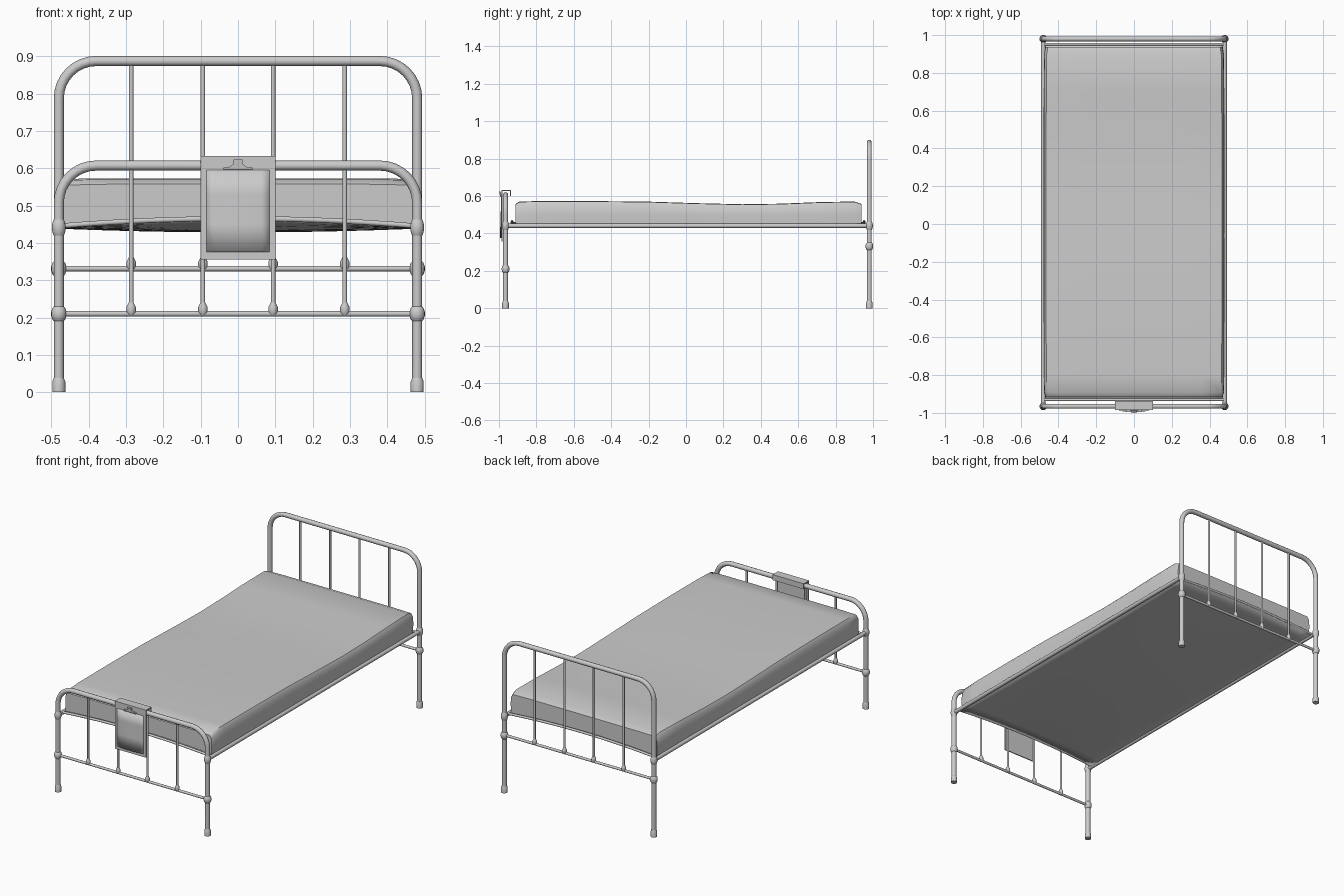
import bpy, bmesh, math

if "Cube" in bpy.data.objects:
    bpy.data.objects.remove(bpy.data.objects["Cube"])

HEAD_Y, FOOT_Y, POST_X = 0.98, -0.965, 0.48
SPINDLES = (-0.286, -0.094, 0.094, 0.286)


def smooth(ob, angle=40):
    bpy.ops.object.select_all(action='DESELECT')
    ob.select_set(True)
    bpy.context.view_layer.objects.active = ob
    bpy.ops.object.shade_smooth_by_angle(angle=math.radians(angle))


def mesh_object(name, verts, faces, angle=40):
    me = bpy.data.meshes.new(name)
    me.from_pydata(verts, [], faces)
    bm = bmesh.new()
    bm.from_mesh(me)
    bmesh.ops.recalc_face_normals(bm, faces=bm.faces)
    bm.to_mesh(me)
    bm.free()
    ob = bpy.data.objects.new(name, me)
    bpy.context.collection.objects.link(ob)
    smooth(ob, angle)
    return ob


def tube(name, pts, r, res=3):
    cu = bpy.data.curves.new(name, 'CURVE')
    cu.dimensions = '3D'
    cu.bevel_depth, cu.bevel_resolution, cu.use_fill_caps = r, res, True
    sp = cu.splines.new('POLY')
    sp.points.add(len(pts) - 1)
    for p, co in zip(sp.points, pts):
        p.co = (*co, 1)
    ob = bpy.data.objects.new(name, cu)
    bpy.context.collection.objects.link(ob)
    bpy.ops.object.select_all(action='DESELECT')
    ob.select_set(True)
    bpy.context.view_layer.objects.active = ob
    bpy.ops.object.convert(target='MESH')
    smooth(bpy.context.object)


def lathe(name, x, y, profile, n=16):
    verts = [(x + r * math.cos(2 * math.pi * i / n), y + r * math.sin(2 * math.pi * i / n), z)
             for r, z in profile for i in range(n)]
    faces = [(k * n + i, k * n + (i + 1) % n, (k + 1) * n + (i + 1) % n, (k + 1) * n + i)
             for k in range(len(profile) - 1) for i in range(n)]
    last = (len(profile) - 1) * n
    faces += [tuple(range(n)), tuple(range(last, last + n))]
    mesh_object(name, verts, faces)


def joint(name, x, y, z, r=0.0205, h=0.021):
    lathe(name, x, y, [(0.012, z - h), (r * 0.85, z - h * 0.7), (r, z - h * 0.25),
                       (r, z + h * 0.25), (r * 0.85, z + h * 0.7), (0.012, z + h)])


def box(name, x0, x1, y0, y1, z0, z1):
    v = [(x, y, z) for x in (x0, x1) for y in (y0, y1) for z in (z0, z1)]
    mesh_object(name, v, [(0, 1, 3, 2), (4, 6, 7, 5), (0, 4, 5, 1),
                          (2, 3, 7, 6), (0, 2, 6, 4), (1, 5, 7, 3)])


def bed_end(name, y, top, rail_z):
    # bent tube hoop
    rad, right = 0.1, []
    for i in range(9):
        a = math.pi / 2 * i / 8
        right.append((POST_X - rad + rad * math.cos(a), y, top - rad + rad * math.sin(a)))
    right = [(POST_X, y, 0.005)] + right
    tube(name + "_hoop", right + [(-x, yy, z) for x, yy, z in reversed(right)], 0.0135)
    # lower rail and spindles with sockets
    tube(name + "_lower_rail", [(-POST_X, y, rail_z), (POST_X, y, rail_z)], 0.0075)
    for x in SPINDLES:
        tube(name + "_spindle", [(x, y, rail_z), (x, y, top)], 0.006)
        lathe(name + "_spindle_socket", x, y,
              [(0.008, rail_z - 0.004), (0.0125, rail_z + 0.003), (0.0125, rail_z + 0.018), (0.0065, rail_z + 0.03)], 12)
    # feet and corner joints
    for x in (-POST_X, POST_X):
        lathe(name + "_foot", x, y, [(0.0175, 0), (0.0175, 0.028), (0.0135, 0.038)])
        joint(name + "_lower_joint", x, y, rail_z)
        joint(name + "_side_joint", x, y, 0.441, 0.0185, 0.024)


bed_end("headboard", HEAD_Y, 0.887, 0.331)
bed_end("footboard", FOOT_Y, 0.607, 0.21)

# side rails
for x in (-POST_X, POST_X):
    tube("side_rail", [(x, FOOT_Y, 0.441), (x, HEAD_Y, 0.441)], 0.0115)


# height of the support: arched at both ends, sagging between
def base_z(x, y):
    arch = 1 - (x / 0.48) ** 2
    return 0.445 + arch * (-0.01 + 0.03 * min(1, abs(y) / 0.93) ** 2)


# arched end bars
for y in (-0.93, 0.952):
    tube("end_bar", [(0.48 * i / 8, y, base_z(0.48 * i / 8, 0.93)) for i in range(-8, 9)], 0.007)

# support sheet
NX, NY = 16, 24
verts = []
for j in range(NY + 1):
    y = -0.93 + 1.882 * j / NY
    for i in range(NX + 1):
        x = -0.48 + 0.96 * i / NX
        verts.append((x, y, base_z(x, y) - 0.004))
faces = [(j * (NX + 1) + i, j * (NX + 1) + i + 1, (j + 1) * (NX + 1) + i + 1, (j + 1) * (NX + 1) + i)
         for j in range(NY) for i in range(NX)]
sheet = mesh_object("support_sheet", verts, faces)
sheet.modifiers.new("thickness", 'SOLIDIFY').thickness = 0.003

# mattress: cross-sections lofted along y (y, top height, width)
stations = [(-0.912, 0.557, 0.468), (-0.892, 0.57, 0.474), (-0.8, 0.573, 0.476), (-0.5, 0.573, 0.477),
            (-0.2, 0.57, 0.477), (0.05, 0.562, 0.477), (0.3, 0.556, 0.477), (0.5, 0.559, 0.477),
            (0.7, 0.567, 0.476), (0.9, 0.571, 0.474), (0.937, 0.558, 0.468)]
verts = []
for y, top, w in stations:
    ring = [(w * i / 6, base_z(w * i / 6, y)) for i in range(-6, 7)]
    ring += [(w + 0.002, 0.5), (w, top - 0.02), (w - 0.012, top - 0.002)]
    ring += [(w * i / 4, top) for i in (3, 2, 1, 0, -1, -2, -3)]
    ring += [(-w + 0.012, top - 0.002), (-w, top - 0.02), (-w - 0.002, 0.5)]
    verts += [(x, y, z) for x, z in ring]
n = len(ring)
faces = [(k * n + i, k * n + (i + 1) % n, (k + 1) * n + (i + 1) % n, (k + 1) * n + i)
         for k in range(len(stations) - 1) for i in range(n)]
faces += [tuple(range(n)), tuple(range(len(verts) - n, len(verts)))]
mesh_object("mattress", verts, faces, 50)

# chart board hooked over the footboard
box("chart_board", -0.1, 0.1, -0.986, -0.98, 0.356, 0.632)
box("chart_hook_top", -0.1, 0.1, -0.986, -0.937, 0.626, 0.632)
box("chart_hook_back", -0.1, 0.1, -0.941, -0.936, 0.6, 0.632)

# slightly bowed paper
verts = []
for z in (0.595, 0.53, 0.45, 0.375):
    for i in range(9):
        t = i / 4 - 1
        curl = 0.007 * (1 - t * t) * (0.595 - z) / 0.22
        verts.append((0.084 * t, -0.988 - curl, z))
faces = [(j * 9 + i, j * 9 + i + 1, j * 9 + i + 10, j * 9 + i + 9) for j in range(3) for i in range(8)]
paper = mesh_object("chart_paper", verts, faces)
paper.modifiers.new("thickness", 'SOLIDIFY').thickness = 0.001

# clip: flared plate with a raised thumb tab
half = [(0.04, 0.596), (0.04, 0.601), (0.022, 0.604), (0.012, 0.612), (0.012, 0.623)]
outline = half + [(-x, z) for x, z in reversed(half)]
m = len(outline)
verts = [(x, y - max(0, z - 0.604) * 0.25, z) for y in (-0.995, -0.986) for x, z in outline]
faces = [tuple(range(m)), tuple(range(m, 2 * m))]
faces += [(i, (i + 1) % m, m + (i + 1) % m, m + i) for i in range(m)]
mesh_object("chart_clip", verts, faces, 30)
